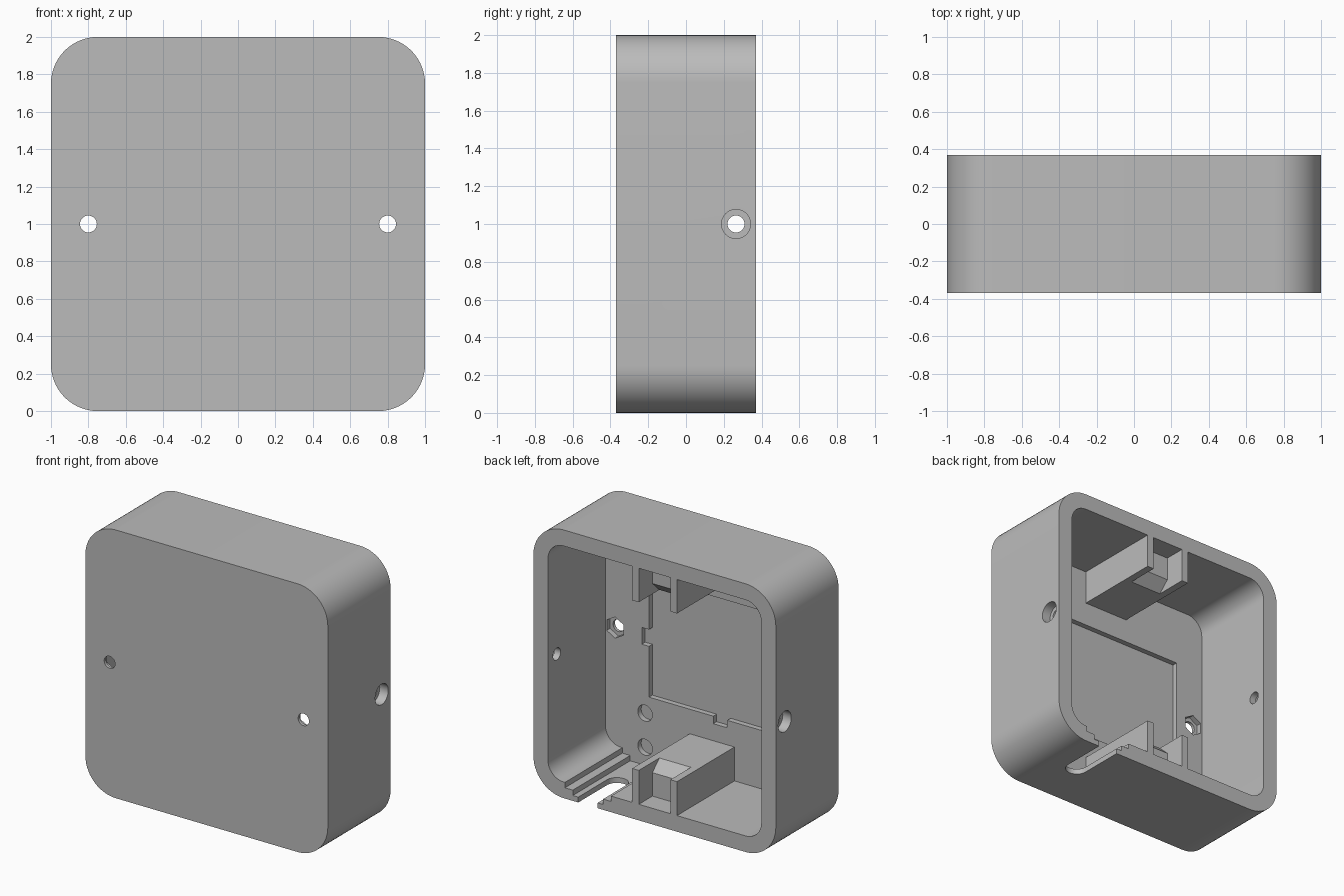
import bpy, bmesh
from math import cos, sin, pi, radians
from mathutils import Vector

if "Cube" in bpy.data.objects:
    bpy.data.objects.remove(bpy.data.objects["Cube"])

HALF, BACK, WALL = 1.0, 0.37, 0.12
FLOOR = -0.307          # inner face of the front plate

grey = bpy.data.materials.new("plain grey")
grey.use_nodes = True
COLOUR = (0.5, 0.5, 0.5, 1)
grey.diffuse_color = COLOUR
grey.node_tree.nodes["Principled BSDF"].inputs["Base Color"].default_value = COLOUR


def prism(name, outline, axis, lo, hi):
    """Extrude a 2D outline along one axis from lo to hi."""
    place = {"X": lambda a, b, t: (t, a, b),
             "Y": lambda a, b, t: (a, t, b),
             "Z": lambda a, b, t: (a, b, t)}[axis]
    bm = bmesh.new()
    face = bm.faces.new([bm.verts.new(place(a, b, lo)) for a, b in outline])
    new = bmesh.ops.extrude_face_region(bm, geom=[face])["geom"]
    shift = Vector(place(0, 0, hi - lo))
    bmesh.ops.translate(bm, vec=shift, verts=[g for g in new if isinstance(g, bmesh.types.BMVert)])
    bmesh.ops.recalc_face_normals(bm, faces=bm.faces)
    mesh = bpy.data.meshes.new(name)
    bm.to_mesh(mesh)
    bm.free()
    mesh.materials.append(grey)
    obj = bpy.data.objects.new(name, mesh)
    bpy.context.collection.objects.link(obj)
    return obj


def rect(a0, a1, b0, b1):
    return [(a0, b0), (a1, b0), (a1, b1), (a0, b1)]


def arc(ca, cb, r, start, sweep, n):
    return [(ca + r * cos(start + sweep * i / n), cb + r * sin(start + sweep * i / n))
            for i in range(n + 1)]


def circle(ca, cb, r, n=32, turn=0.0):
    return arc(ca, cb, r, turn, 2 * pi, n)[:-1]


def rounded_square(half, r):
    c = half - r
    pts = []
    for k, (sa, sb) in enumerate([(1, 1), (-1, 1), (-1, -1), (1, -1)]):
        pts += arc(sa * c, 1 + sb * c, r, k * pi / 2, pi / 2, 14)
    return pts


def combine(target, tool, operation="DIFFERENCE"):
    mod = target.modifiers.new("combine", "BOOLEAN")
    mod.operation, mod.solver, mod.object = operation, "EXACT", tool
    bpy.context.view_layer.objects.active = target
    bpy.ops.object.modifier_apply(modifier=mod.name)
    bpy.data.objects.remove(tool)


# Rounded shell, open at the back
box = prism("enclosure", rounded_square(HALF, 0.25), "Y", -BACK, BACK)
combine(box, prism("cavity", rounded_square(HALF - WALL, 0.25 - WALL), "Y", FLOOR, 0.5))

# Clip blocks on the bottom and top walls, each with a hooked pocket
for flip in (False, True):
    def z(v):
        return 2 - v if flip else v
    combine(box, prism("clip_block", rect(-0.185, 0.185, z(0.06), z(0.373)), "Y", -0.34, BACK), "UNION")
    pocket = [(0.5, WALL), (0.21, WALL), (0.21, 0.295), (0.115, 0.385), (0.5, 0.385)]
    combine(box, prism("clip_pocket", [(y, z(h)) for y, h in pocket], "X", -0.13, 0.13))

# Shallow board recess in the front plate, with two edge notches
DEEP = FLOOR - 0.04
X0, X1, Z0, Z1 = -0.65, 0.52, 0.556, 1.45
board = [(X0, Z0), (-0.125, Z0), (-0.125, 0.5), (-0.01, 0.5), (-0.01, Z0), (X1, Z0),
         (X1, 0.935), (0.58, 0.935), (0.58, 1.06), (X1, 1.06), (X1, Z1), (X0, Z1)]
combine(box, prism("board_recess", board, "Y", DEEP, FLOOR + 0.02))

# Blind round pockets
for h in (0.428, 0.174):
    combine(box, prism("round_pocket", circle(0.553, h, 0.06), "Y", DEEP, FLOOR + 0.02))

# Screw holes: front plate with hex nut pockets, side walls with counterbores
for s in (-1, 1):
    combine(box, prism("plate_hole", circle(s * 0.8, 1, 0.045), "Y", -0.5, FLOOR + 0.02))
    combine(box, prism("nut_pocket", circle(s * 0.8, 1, 0.079, 6, pi / 6), "Y", DEEP, FLOOR + 0.02))
    combine(box, prism("side_hole", circle(0.265, 1, 0.045), "X", s * 0.8, s * 1.1))
    combine(box, prism("counterbore", circle(0.265, 1, 0.077), "X", s * 0.93, s * 1.1))

# Stepped cable slot in the bottom wall
SLOT = 0.55
for half, h in ((0.19, 0.08), (0.125, 0.04)):
    combine(box, prism("slot_step", rect(SLOT - half, SLOT + half, h, WALL + 0.02), "Y", FLOOR, 0.5))
slot = arc(SLOT, 0.03, 0.08, pi, pi, 20) + [(SLOT + 0.08, 0.5), (SLOT - 0.08, 0.5)]
combine(box, prism("cable_slot", slot, "Z", -0.1, WALL + 0.02))

# Smooth curves, sharp edges
bpy.ops.object.select_all(action="DESELECT")
box.select_set(True)
bpy.context.view_layer.objects.active = box
bpy.ops.object.shade_smooth_by_angle(angle=radians(30))
